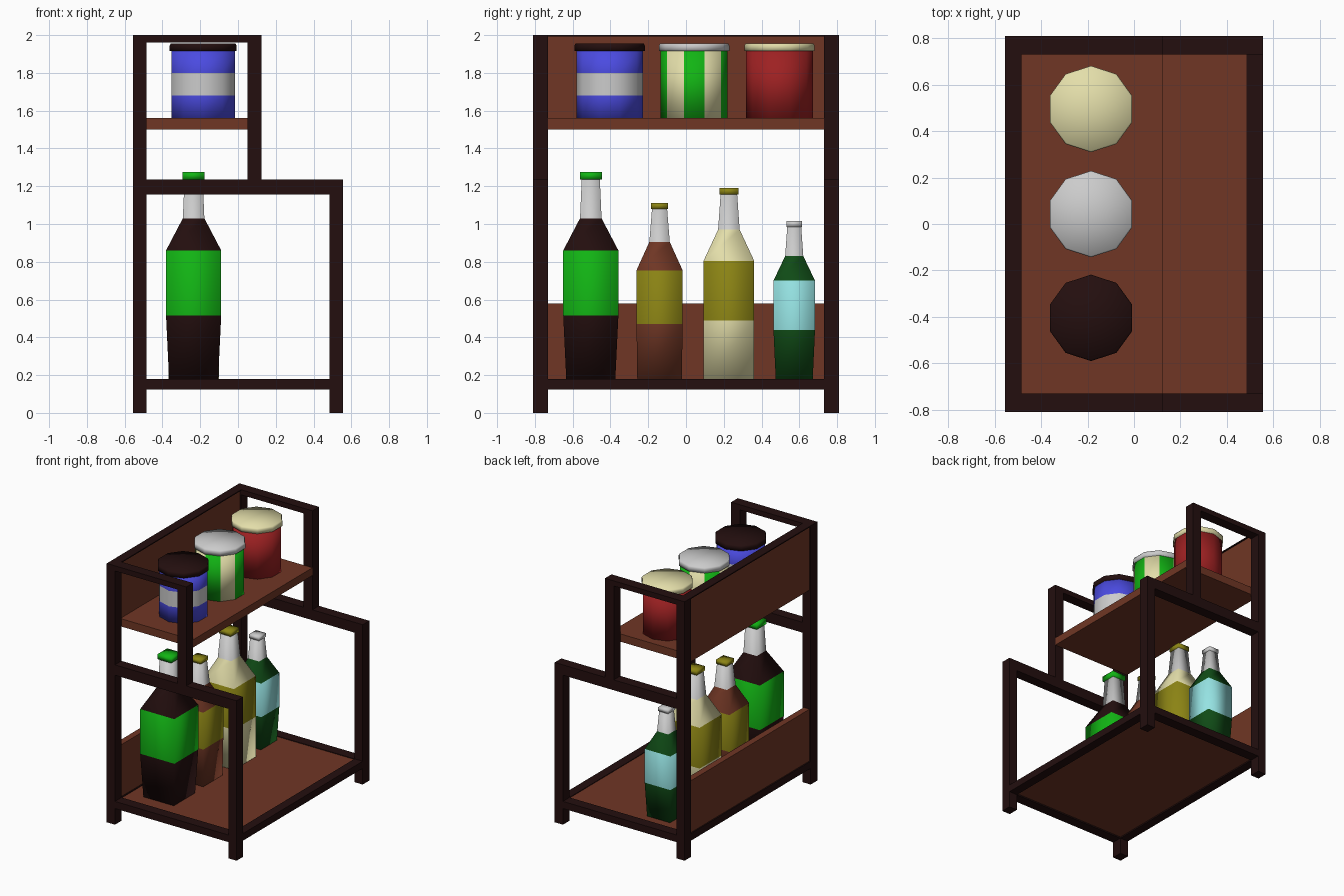
import bpy, bmesh, math

if "Cube" in bpy.data.objects:
    bpy.data.objects.remove(bpy.data.objects["Cube"])

COLOURS = {
    "dark_brown": (0.017, 0.0045, 0.0045), "brown": (0.16, 0.037, 0.018),
    "blue": (0.07, 0.07, 0.75), "white": (0.6, 0.6, 0.6),
    "bright_green": (0.006, 0.46, 0.007), "cream": (0.77, 0.73, 0.4),
    "red": (0.34, 0.015, 0.016), "olive": (0.26, 0.23, 0.007),
    "dark_green": (0.005, 0.07, 0.008), "pale_cyan": (0.3, 0.76, 0.76),
}
MATS = {}
for name, rgb in COLOURS.items():
    MATS[name] = bpy.data.materials.new(name)
    MATS[name].diffuse_color = (*rgb, 1)


def finish(name, bm, colours):
    bmesh.ops.recalc_face_normals(bm, faces=bm.faces)
    mesh = bpy.data.meshes.new(name)
    bm.to_mesh(mesh)
    bm.free()
    for c in colours:
        mesh.materials.append(MATS[c])
    obj = bpy.data.objects.new(name, mesh)
    bpy.context.collection.objects.link(obj)
    return obj


def box(name, x, y, z, colour):
    """Box from (min, max) ranges."""
    bm = bmesh.new()
    bmesh.ops.create_cube(bm, size=1)
    for v in bm.verts:
        v.co = [(r[0] + r[1]) / 2 + c * (r[1] - r[0]) for r, c in zip((x, y, z), v.co)]
    return finish(name, bm, [colour])


def turned(name, centre, sides, start, profile, bands, stripes=None):
    """Smooth low-poly turned form: profile of (radius, z), one colour per band.
    With stripes, side colours alternate around the form instead."""
    colours = list(dict.fromkeys(stripes or bands))
    bm = bmesh.new()
    cx, cy = centre
    rings = []
    for r, z in profile:
        rings.append([bm.verts.new((cx + r * math.cos(start + math.tau * i / sides),
                                    cy + r * math.sin(start + math.tau * i / sides), z))
                      for i in range(sides)])
    ends = [bm.verts.new((cx, cy, profile[k][1])) for k in (0, -1)]
    for i in range(sides):
        j = (i + 1) % sides
        for k, (a, b) in enumerate(zip(rings, rings[1:])):
            f = bm.faces.new((a[i], a[j], b[j], b[i]))
            f.material_index = colours.index(stripes[i % 2] if stripes else bands[k])
        for end, ring, c in ((ends[0], rings[0], bands[0]), (ends[1], rings[-1], bands[-1])):
            f = bm.faces.new((end, ring[i], ring[j]))
            f.material_index = colours.index(c)
    for f in bm.faces:
        f.smooth = True
    return finish(name, bm, colours)


# End frames: posts and rails, mirrored in y
BACK, FRONT, MID = (-0.555, -0.485), (0.485, 0.555), (0.05, 0.125)
for side, y in (("left", (-0.81, -0.73)), ("right", (0.73, 0.81))):
    box(f"{side}_tall_post", BACK, y, (0, 2), "dark_brown")
    box(f"{side}_short_post", FRONT, y, (0, 1.235), "dark_brown")
    box(f"{side}_upper_post", MID, y, (1.235, 2), "dark_brown")
    box(f"{side}_top_rail", (-0.485, 0.05), y, (1.96, 2), "dark_brown")
    box(f"{side}_middle_rail", (-0.485, 0.485), y, (1.155, 1.235), "dark_brown")
    box(f"{side}_bottom_rail", (-0.485, 0.485), y, (0.125, 0.18), "dark_brown")

# Long rails, shelves and back panels
INNER = (-0.73, 0.73)
box("front_bottom_rail", FRONT, INNER, (0.125, 0.18), "dark_brown")
box("back_bottom_rail", BACK, INNER, (0.125, 0.18), "dark_brown")
box("back_top_strip", BACK, INNER, (1.992, 2), "dark_brown")
box("bottom_shelf", (-0.485, 0.485), INNER, (0.135, 0.175), "brown")
box("upper_shelf", (-0.495, 0.125), INNER, (1.5, 1.56), "brown")
box("lower_back_panel", (-0.545, -0.495), INNER, (0.18, 0.58), "brown")
box("upper_back_panel", (-0.545, -0.495), INNER, (1.5, 1.992), "brown")

# Square bottles: y, half widths (base, body, shoulder, neck, cap), heights, colours
BOTTLES = [
    ("large_dark", -0.504, (0.13, 0.146, 0.057, 0.048, 0.058),
     (0.515, 0.86, 1.03, 1.235, 1.275), ("dark_brown", "bright_green", "bright_green")),
    ("brown", -0.14, (0.118, 0.122, 0.054, 0.04, 0.046),
     (0.47, 0.755, 0.905, 1.08, 1.11), ("brown", "olive", "olive")),
    ("cream", 0.227, (0.134, 0.134, 0.057, 0.044, 0.05),
     (0.49, 0.805, 0.97, 1.155, 1.19), ("cream", "olive", "olive")),
    ("small_green", 0.573, (0.098, 0.11, 0.048, 0.037, 0.042),
     (0.44, 0.70, 0.83, 0.985, 1.015), ("dark_green", "pale_cyan", "white")),
]
R2 = math.sqrt(2)
for name, y, w, z, (glass, label, cap) in BOTTLES:
    base, body, shoulder, neck, capw = (h * R2 for h in w)
    turned(f"{name}_bottle", (-0.235, y), 4, math.pi / 4,
           [(base, 0.18), (body, z[0]), (body, z[1]), (shoulder, z[2]), (neck, z[3])],
           [glass, label, glass, "white"])
    turned(f"{name}_bottle_cap", (-0.235, y), 4, math.pi / 4,
           [(capw, z[3]), (capw, z[4])], [cap])

# Ten-sided jars with lids
JARS = [
    ("blue", -0.404, [1.56, 1.68, 1.80, 1.915], ["blue", "white", "blue"], None, "dark_brown"),
    ("striped", 0.043, [1.56, 1.915], ["cream"], ("bright_green", "cream"), "white"),
    ("red", 0.495, [1.56, 1.915], ["red"], None, "cream"),
]
START = -math.pi / 10  # first face looks along +x
for name, y, zs, bands, stripes, lid in JARS:
    turned(f"{name}_jar", (-0.185, y), 10, START, [(0.177, z) for z in zs], bands, stripes)
    turned(f"{name}_jar_lid", (-0.185, y), 10, START,
           [(0.186, 1.915), (0.186, 1.945), (0.18, 1.956)], [lid, lid])

for m in bpy.data.materials:
    if m.users and not m.is_grease_pencil:
        m.use_nodes = True
        m.node_tree.nodes["Principled BSDF"].inputs["Base Color"].default_value = m.diffuse_color
